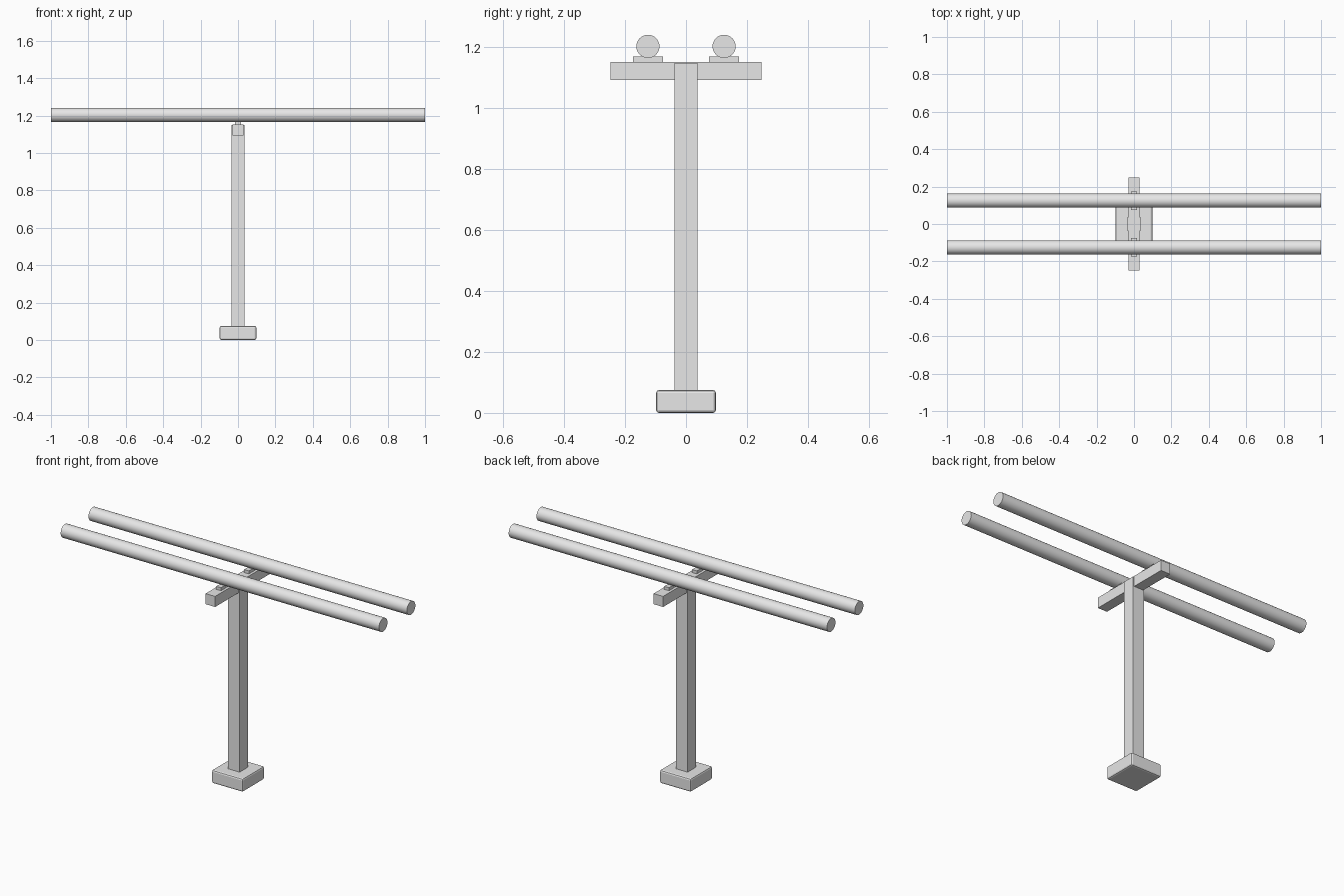
import bpy
import math

cube = bpy.data.objects.get("Cube")
if cube:
    bpy.data.objects.remove(cube, do_unlink=True)

# Single painted metal colour
grey = bpy.data.materials.new("light_grey")
grey.use_nodes = True
colour = (0.8, 0.8, 0.8, 1)
grey.diffuse_color = colour
for node in grey.node_tree.nodes:
    if node.type == "BSDF_PRINCIPLED":
        node.inputs["Base Color"].default_value = colour


def box(name, size, bottom, y=0):
    """Box standing at height bottom, centred on x = 0."""
    bpy.ops.mesh.primitive_cube_add(size=1, location=(0, y, bottom + size[2] / 2))
    obj = bpy.context.object
    obj.name = name
    obj.scale = size
    bpy.ops.object.transform_apply(location=False, rotation=False, scale=True)
    obj.data.materials.append(grey)
    return obj


def tube(name, y, z, radius, length):
    """Smooth rod lying along x."""
    bpy.ops.mesh.primitive_cylinder_add(
        vertices=32, radius=radius, depth=length,
        location=(0, y, z), rotation=(0, math.pi / 2, 0))
    obj = bpy.context.object
    obj.name = name
    obj.data.materials.append(grey)
    bpy.ops.object.shade_smooth_by_angle(angle=math.radians(40))


# Base plinth with softened edges
base = box("base", (0.196, 0.196, 0.075), 0)
bevel = base.modifiers.new("soft_edges", "BEVEL")
bevel.width = 0.009
bevel.segments = 2

# Upright post and crossarm
box("post", (0.072, 0.074, 1.085), 0.063)
box("crossarm", (0.06, 0.496, 0.06), 1.092)

# Rails resting on small saddles
for side, y in (("front", -0.125), ("back", 0.125)):
    box(side + "_saddle", (0.03, 0.098, 0.019), 1.15, y)
    tube(side + "_rail", y, 1.203, 0.038, 2)
